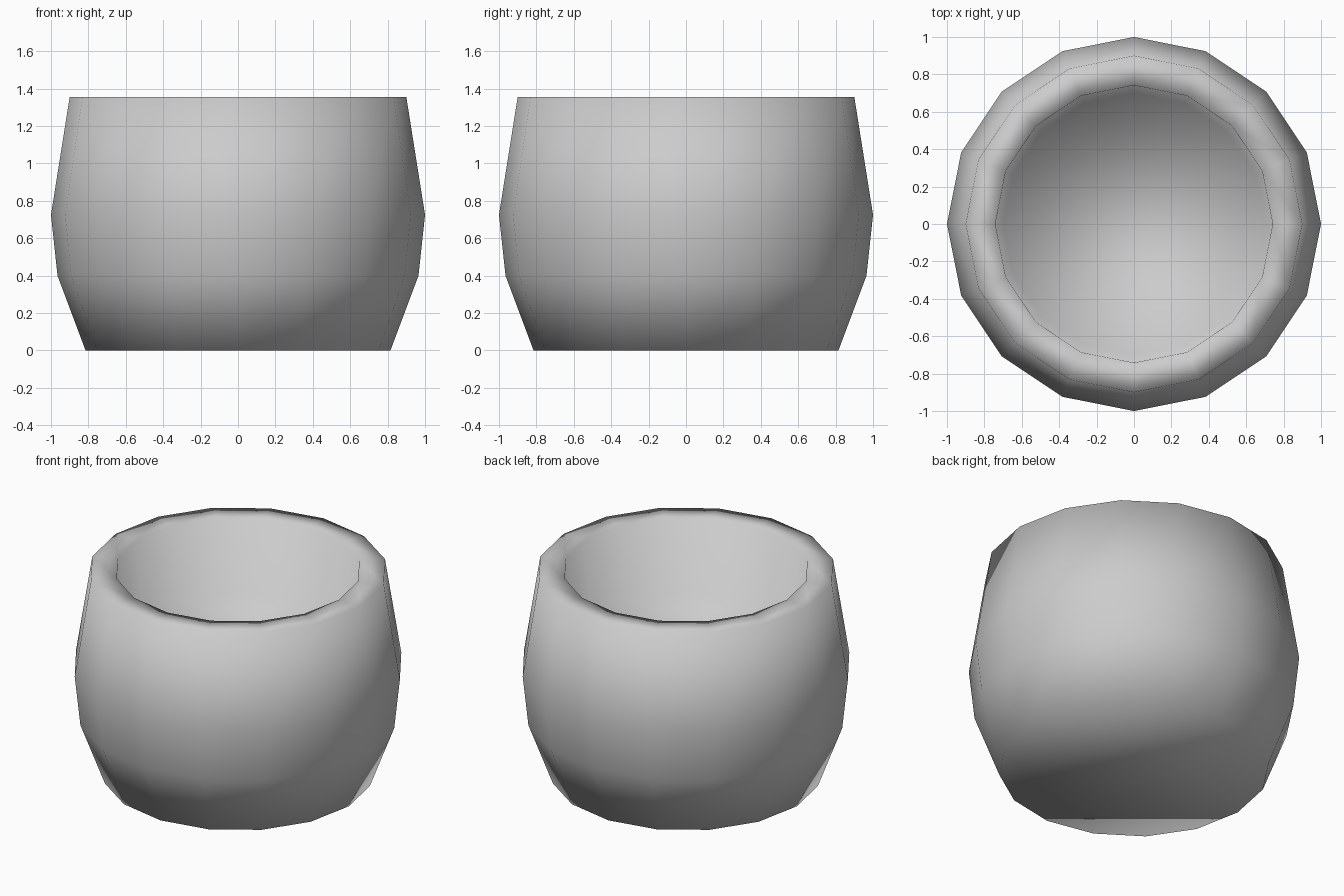
import bpy
import bmesh
from math import cos, sin, tau

cube = bpy.data.objects.get("Cube")
if cube:
    bpy.data.objects.remove(cube, do_unlink=True)

SIDES = 16

# One plain grey for the whole pot
grey = bpy.data.materials.new("light_grey")
grey.use_nodes = True
colour = (0.6, 0.6, 0.6, 1.0)
grey.diffuse_color = colour
grey.node_tree.nodes["Principled BSDF"].inputs["Base Color"].default_value = colour

# Profile (radius, height): base, belly, rim, then down the tapered inner wall
profile = [
    (0.815, 0.0),
    (0.965, 0.4),
    (1.0, 0.725),
    (0.9, 1.355),
    (0.742, 1.355),
    (0.7, 0.865),
]

bm = bmesh.new()
rings = [
    [bm.verts.new((r * cos(tau * i / SIDES), r * sin(tau * i / SIDES), z))
     for i in range(SIDES)]
    for r, z in profile
]

# Walls and flat rim
for low, high in zip(rings, rings[1:]):
    for i in range(SIDES):
        j = (i + 1) % SIDES
        bm.faces.new((low[i], low[j], high[j], high[i]))

# Underside and inner floor
bm.faces.new(rings[0][::-1])
bm.faces.new(rings[-1])

# Soft shading over the whole body
for face in bm.faces:
    face.smooth = True

mesh = bpy.data.meshes.new("round_pot")
bm.to_mesh(mesh)
bm.free()
mesh.materials.append(grey)
pot = bpy.data.objects.new("round_pot", mesh)
bpy.context.collection.objects.link(pot)
